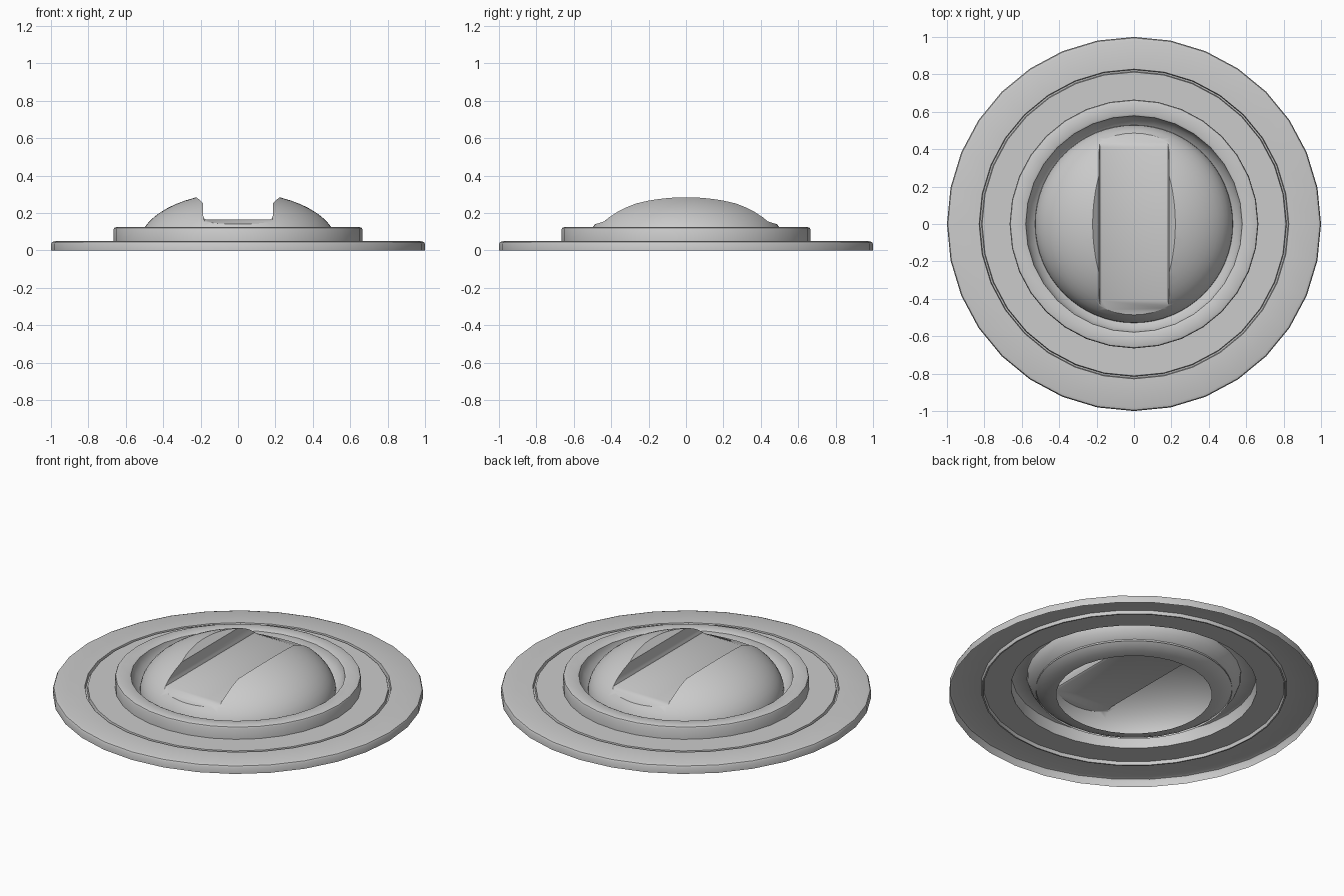
import bpy, bmesh, math
from mathutils import Vector

cube = bpy.data.objects.get("Cube")
if cube:
    bpy.data.objects.remove(cube, do_unlink=True)


def add_object(name, bm):
    bmesh.ops.recalc_face_normals(bm, faces=bm.faces)
    mesh = bpy.data.meshes.new(name)
    bm.to_mesh(mesh)
    bm.free()
    obj = bpy.data.objects.new(name, mesh)
    bpy.context.collection.objects.link(obj)
    return obj


def smooth(obj, angle):
    bpy.ops.object.select_all(action='DESELECT')
    obj.select_set(True)
    bpy.context.view_layer.objects.active = obj
    bpy.ops.object.shade_smooth_by_angle(angle=math.radians(angle))


def lathe(name, profile, sides):
    bm = bmesh.new()
    verts = [bm.verts.new((r, 0, z)) for r, z in profile]
    edges = [bm.edges.new(pair) for pair in zip(verts, verts[1:])]
    bmesh.ops.spin(bm, geom=verts + edges, cent=(0, 0, 0), axis=(0, 0, 1),
                   angle=math.tau, steps=sides, use_duplicate=False)
    bmesh.ops.remove_doubles(bm, verts=bm.verts, dist=0.0005)
    return add_object(name, bm)


# Pressed sheet base: skirted flange, thin groove, raised rim, inner bowl
flange = lathe("flange", [
    (1, 0), (1, .035), (.995, .045), (.98, .05),
    (.828, .05), (.824, .03), (.816, .03), (.812, .05), (.665, .05)], 32)
rim = lathe("raised_rim", [
    (.665, .05), (.665, .112), (.661, .121), (.65, .125),
    (.59, .125), (.579, .12), (.575, .1), (.562, .074),
    (.537, .045), (.505, .022), (.465, .006), (.42, 0)], 32)

# Domed knob
RADIUS, HEIGHT, BASE, RINGS = .53, .28, .03, 14
arc = [(RADIUS * math.cos(i / RINGS * math.pi / 2),
        BASE + HEIGHT * math.sin(i / RINGS * math.pi / 2))
       for i in range(RINGS + 1)]
dome = lathe("dome_knob", [(0, BASE)] + arc, 64)

# Finger slot cutter, lofted along y, with the floor dipping at both ends
bm = bmesh.new()
sections = []
for y, drop, flare in ((-.7, .08, .1), (-.47, .02, .025), (-.41, 0, 0),
                       (.41, 0, 0), (.47, .02, .025), (.7, .08, .1)):
    half = [(.17 + flare, .165 - drop), (.181 + flare * .6, .17 - drop * .7),
            (.186 + flare * .4, .185), (.186 + flare * .3, .252),
            (.225, .288), (.25, .4)]
    outline = half + [(-x, z) for x, z in reversed(half)]
    sections.append([bm.verts.new((x, y, z)) for x, z in outline])
for a, b in zip(sections, sections[1:]):
    for i in range(len(a)):
        j = (i + 1) % len(a)
        bm.faces.new((a[i], a[j], b[j], b[i]))
bm.faces.new(sections[0])
bm.faces.new(sections[-1])
cutter = add_object("slot_cutter", bm)
cutter.hide_render = True

cut = dome.modifiers.new("slot", 'BOOLEAN')
cut.operation = 'DIFFERENCE'
cut.solver = 'EXACT'
cut.object = cutter
bpy.context.view_layer.update()
result = bpy.data.meshes.new_from_object(
    dome.evaluated_get(bpy.context.evaluated_depsgraph_get()))
dome.modifiers.clear()
dome.data = result
bpy.data.objects.remove(cutter, do_unlink=True)

# Open the underside of the knob
bm = bmesh.new()
bm.from_mesh(dome.data)
down = Vector((0, 0, -1))
base_faces = [f for f in bm.faces if f.normal.dot(down) > .99
              and f.calc_center_median().z < BASE + .005]
bmesh.ops.delete(bm, geom=base_faces, context='FACES')
bm.to_mesh(dome.data)
bm.free()

for part in (flange, rim, dome):
    smooth(part, 30)
